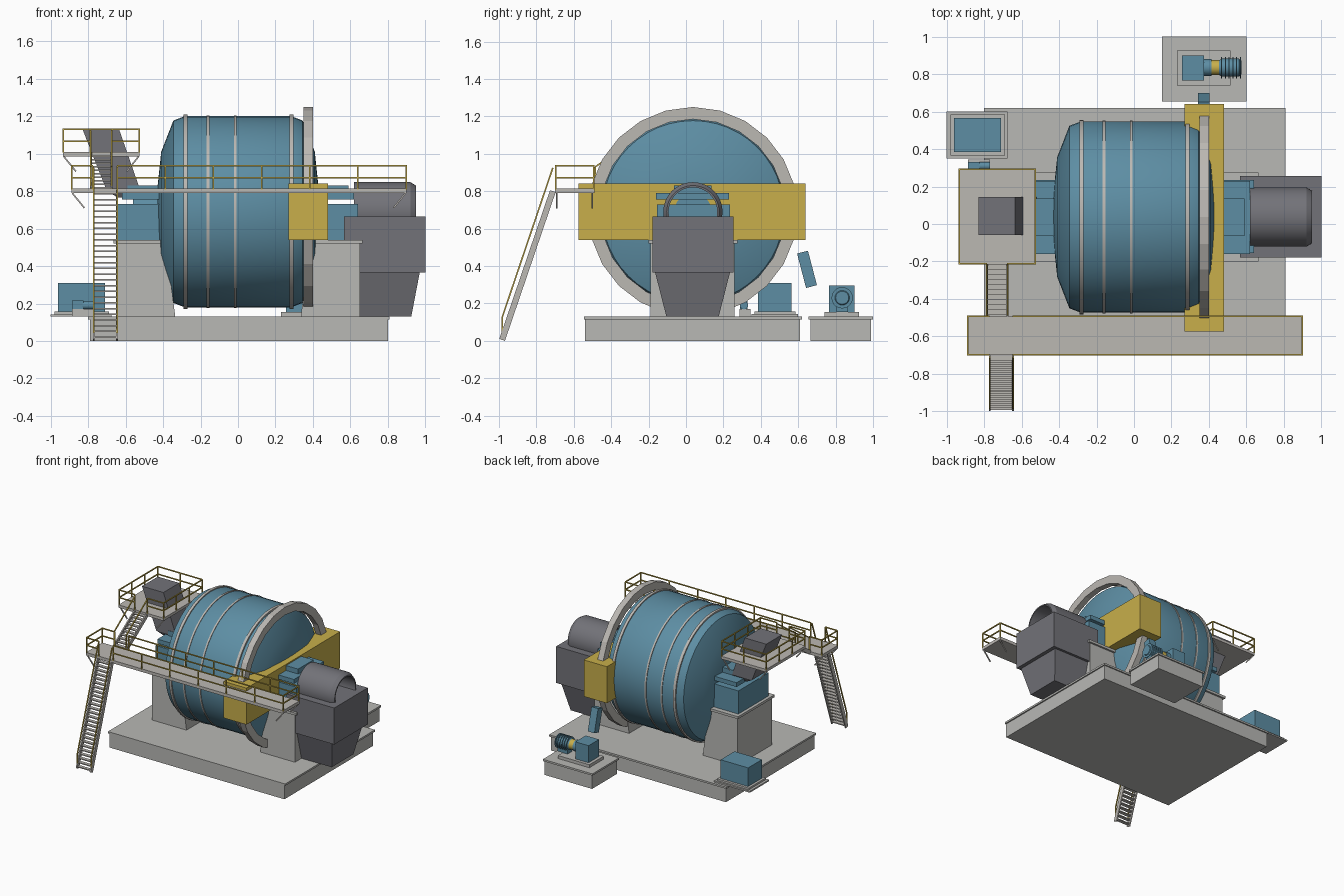
import bpy, bmesh, math
from mathutils import Vector, Matrix

cube = bpy.data.objects.get("Cube")
if cube:
    bpy.data.objects.remove(cube, do_unlink=True)


def material(name, r, g, b):
    m = bpy.data.materials.new(name)
    m.use_nodes = True
    m.diffuse_color = (r, g, b, 1)
    m.node_tree.nodes["Principled BSDF"].inputs["Base Color"].default_value = (r, g, b, 1)
    return m


BLUE = material("painted blue", .11, .27, .37)
CONCRETE = material("concrete grey", .48, .48, .46)
STEEL = material("light steel", .50, .48, .45)
YELLOW = material("safety yellow", .58, .43, .07)
DARK = material("dark grey", .17, .17, .19)

CY, CZ = .037, .69  # rotation axis of the drum


def finish(name, bm, mat, smooth=False):
    me = bpy.data.meshes.new(name)
    bmesh.ops.recalc_face_normals(bm, faces=bm.faces)
    bm.to_mesh(me)
    bm.free()
    me.materials.append(mat)
    if smooth:
        me.shade_smooth()
        me.set_sharp_from_angle(angle=math.radians(25))
    ob = bpy.data.objects.new(name, me)
    bpy.context.collection.objects.link(ob)
    return ob


def add_box(bm, x, y, z):
    """Box from (low, high) pairs."""
    size = [b - a for a, b in (x, y, z)]
    mid = Vector([(a + b) / 2 for a, b in (x, y, z)])
    bmesh.ops.create_cube(bm, size=1, matrix=Matrix.Translation(mid) @ Matrix.Diagonal((*size, 1)))


def box(name, mat, x, y, z):
    bm = bmesh.new()
    add_box(bm, x, y, z)
    return finish(name, bm, mat)


def beam(bm, a, b, w=.008, h=.008):
    """Rectangular bar between two points."""
    a, b = Vector(a), Vector(b)
    d = (b - a).normalized()
    side = d.cross((0, 0, 1)) if abs(d.z) < .99 else Vector((1, 0, 0))
    side.normalize()
    rot = Matrix((side, d.cross(side), d)).transposed().to_4x4()
    bmesh.ops.create_cube(bm, size=1, matrix=Matrix.Translation((a + b) / 2) @ rot
                          @ Matrix.Diagonal((w, h, (b - a).length, 1)))


def loft(name, mat, low, high):
    """Tapered block: each end is (x0, x1, y0, y1, z)."""
    bm = bmesh.new()
    rings = []
    for x0, x1, y0, y1, z in (low, high):
        rings.append([bm.verts.new(p) for p in ((x0, y0, z), (x1, y0, z), (x1, y1, z), (x0, y1, z))])
    bm.faces.new(rings[0])
    bm.faces.new(rings[1])
    for i in range(4):
        j = (i + 1) % 4
        bm.faces.new((rings[0][i], rings[0][j], rings[1][j], rings[1][i]))
    return finish(name, bm, mat)


def lathe(name, mat, profile, n=48, y=CY, z=CZ, closed=False, smooth=True):
    """Turn an (x, radius) profile about an axis along x."""
    bm = bmesh.new()
    rings = [[bm.verts.new((x, y + r * math.sin(math.tau * i / n), z + r * math.cos(math.tau * i / n)))
              for i in range(n)] for x, r in profile]
    pairs = list(zip(rings, rings[1:]))
    if closed:
        pairs.append((rings[-1], rings[0]))
    else:
        bm.faces.new(rings[0])
        bm.faces.new(rings[-1])
    for p, q in pairs:
        for i in range(n):
            j = (i + 1) % n
            bm.faces.new((p[i], p[j], q[j], q[i]))
    return finish(name, bm, mat, smooth)


def tube(name, mat, x0, x1, r_in, r_out, n=48, smooth=True):
    return lathe(name, mat, [(x0, r_in), (x0, r_out), (x1, r_out), (x1, r_in)], n, closed=True, smooth=smooth)


def railing(bm, a, b, floor, posts, height=.125):
    """Top rail, middle rail and evenly spaced posts."""
    for h in (height, height / 2):
        beam(bm, (*a, floor + h), (*b, floor + h))
    for i in range(posts):
        p = Vector(a).lerp(Vector(b), i / (posts - 1))
        beam(bm, (*p, floor), (*p, floor + height))


def stair(name, x0, x1, start, end, steps):
    """Stringers and treads, with a handrail on each side."""
    bm, rail = bmesh.new(), bmesh.new()
    (y0, z0), (y1, z1) = start, end
    for x in (x0, x1):
        beam(bm, (x, y0, z0), (x, y1, z1), .01, .032)
        beam(rail, (x, y0, z0 + .12), (x, y1, z1 + .125))
        beam(rail, (x, y0, z0), (x, y0, z0 + .12))
    for i in range(steps):
        t = (i + .5) / steps
        y, z = y0 + (y1 - y0) * t, z0 + (z1 - z0) * t
        add_box(bm, (x0, x1), (y - .014, y + .014), (z - .004, z + .004))
    finish(name, bm, STEEL)
    finish(name + "_handrail", rail, YELLOW)


# Foundations
box("base_slab", CONCRETE, (-.79, .80), (-.54, .61), (0, .115))
box("base_slab_cap", CONCRETE, (-.80, .81), (-.545, .62), (.115, .13))
box("motor_pad", CONCRETE, (.16, .59), (.665, .99), (0, .115))
box("motor_pad_cap", CONCRETE, (.15, .60), (.655, 1.0), (.115, .13))

# Drum with domed ends, bands and girth ring
half = [(.43, .13), (.41, .32), (.345, .487), (.285, .51)]
lathe("drum", BLUE, [(-x, r) for x, r in half] + half[::-1])
for i, (x, w) in enumerate(((-.28, .011), (-.16, .007), (-.015, .007), (.285, .011))):
    tube("drum_band_%d" % (i + 1), STEEL, x - w, x + w, .50, .508 + w)
tube("girth_ring", STEEL, .35, .40, .495, .56, 24, smooth=False)
lathe("trunnion", BLUE, [(-.56, .1), (.48, .1)], 32)
box("ring_guard", YELLOW, (.27, .48), (-.575, .64), (.54, .84))

# Piers and bearings, mirrored at both ends
for side, s in (("left", 1), ("right", -1)):
    def span(a, b):
        return tuple(sorted((s * a, s * b)))
    loft(side + "_pier", CONCRETE, (*span(.335, .65), -.19, .26, .13), (*span(.385, .65), -.19, .26, .52))
    box(side + "_pier_cap", CONCRETE, span(.38, .665), (-.20, .275), (.52, .54))
    box(side + "_bearing_base", BLUE, span(.42, .64), (-.155, .235), (.54, .73))
    box(side + "_bearing_plate", BLUE, span(.42, .62), (-.16, .23), (.755, .79))
    box(side + "_bearing_cap", BLUE, span(.42, .59), (CY - .1, CY + .1), (.79, .83))

# Discharge hood: tube, box and hopper
lathe("discharge_tube", DARK, [(.62, .13), (.62, .158), (.92, .158), (.95, .14), (.95, .13)], closed=True)
box("discharge_box", DARK, (.565, 1.0), (-.18, .255), (.365, .665))
loft("discharge_hopper", DARK, (.64, .925, -.105, .175, .13), (.595, .97, -.165, .235, .365))

# Feed chute
loft("feed_chute", DARK, (-.70, -.52, -.06, .145, .80), (-.83, -.635, -.06, .145, 1.13))
loft("feed_chute_mouth", DARK, (-.64, -.52, -.04, .125, .765), (-.70, -.52, -.06, .145, .80))

# Front walkway
box("walkway_floor", STEEL, (-.89, .90), (-.70, -.49), (.79, .815))
bm = bmesh.new()
for y in (-.697, -.493):
    railing(bm, (-.887, y), (-.775, y), .81, 2)
    railing(bm, (-.645, y), (.897, y), .81, 7)
for x in (-.887, .897):
    railing(bm, (x, -.697), (x, -.493), .81, 2)
finish("walkway_railing", bm, YELLOW)

# Feed platform
box("feed_platform_floor", STEEL, (-.935, -.525), (-.215, .295), (.985, 1.008))
bm = bmesh.new()
for x in (-.932, -.528):
    railing(bm, (x, -.212), (x, .292), 1.005, 4)
railing(bm, (-.932, .292), (-.528, .292), 1.005, 3)
railing(bm, (-.932, -.212), (-.79, -.212), 1.005, 2)
railing(bm, (-.675, -.212), (-.528, -.212), 1.005, 2)
finish("feed_platform_railing", bm, YELLOW)

# Diagonal braces under both decks
bm = bmesh.new()
for x0, x1, y0, y1, z in ((-.885, .895, -.69, -.5, .79), (-.93, -.53, -.2, .28, .985)):
    for y in (y0, y1):
        beam(bm, (x0, y, z), (x0 + .065, y, z - .08))
        beam(bm, (x1, y, z), (x1 - .065, y, z - .08))
finish("deck_braces", bm, STEEL)

stair("lower_stair", -.77, -.645, (-.983, .005), (-.712, .80), 26)
stair("upper_stair", -.785, -.675, (-.485, .81), (-.215, .995), 10)

# Drive unit: gearbox, coupling and finned motor
MY, MZ = .835, .23
box("drive_plinth", CONCRETE, (.23, .515), (.74, .925), (.13, .155))
box("gearbox", BLUE, (.255, .375), (.765, .90), (.155, .295))
lathe("gearbox_shaft", BLUE, [(.37, .045), (.415, .045)], 20, MY, MZ)
lathe("coupling", YELLOW, [(.41, .04), (.455, .04)], 20, MY, MZ)
lathe("motor", BLUE, [(.455, .04), (.47, .048), (.56, .048), (.575, .035)], 20, MY, MZ)
for i in range(6):
    x = .465 + i * .02
    lathe("motor_fin_%d" % (i + 1), BLUE, [(x, .057), (x + .005, .057)], 20, MY, MZ)
box("motor_foot", BLUE, (.47, .56), (.805, .865), (.155, .20))

# Inclined drive link beside the ring guard
bm = bmesh.new()
beam(bm, (.372, .623, .474), (.372, .671, .29), .06, .06)
finish("drive_link", bm, BLUE)

# Lubrication unit and its pump
box("tank_tray", CONCRETE, (-1.0, -.675), (.35, .60), (.13, .142))
box("tank_plinth", CONCRETE, (-.98, -.69), (.365, .585), (.142, .157))
box("oil_tank", BLUE, (-.96, -.71), (.385, .565), (.157, .31))
lathe("oil_pump", BLUE, [(-.83, .022), (-.77, .022)], 16, .31, .19)
box("oil_pump_body", BLUE, (-.885, -.825), (.29, .33), (.17, .215))
box("oil_pump_foot", CONCRETE, (-.885, -.77), (.285, .345), (.13, .17))
